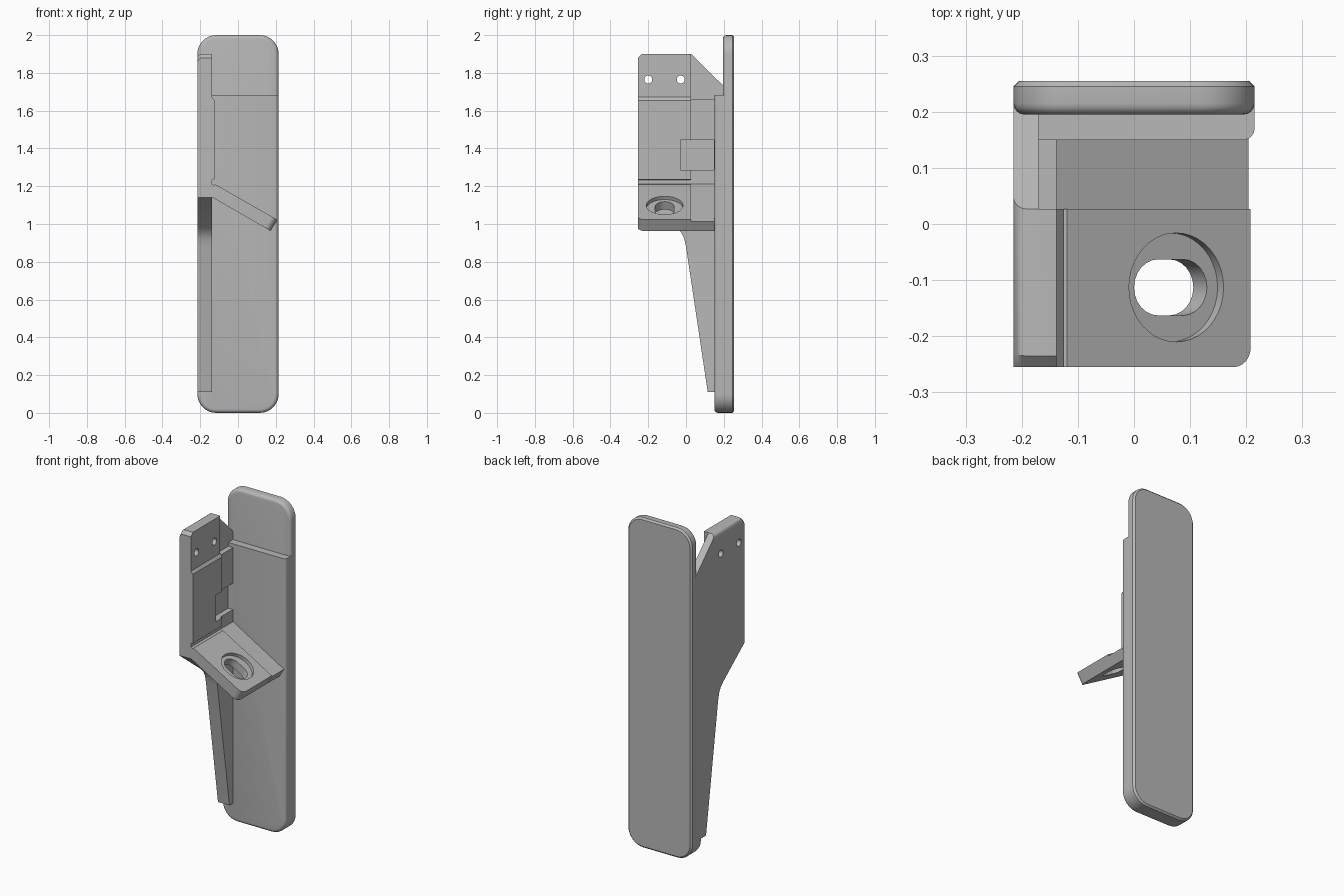
import bpy, bmesh, math
from mathutils import Matrix, Vector

cube = bpy.data.objects.get("Cube")
if cube:
    bpy.data.objects.remove(cube, do_unlink=True)

grey = bpy.data.materials.new("plain grey")
grey.use_nodes = True
grey.diffuse_color = (0.48, 0.48, 0.48, 1)
grey.node_tree.nodes["Principled BSDF"].inputs["Base Color"].default_value = (0.48, 0.48, 0.48, 1)

# Profile planes: outline coordinates (a, b) and extrusion depth t
ALONG_X = Matrix(((0, 0, 1, 0), (1, 0, 0, 0), (0, 1, 0, 0), (0, 0, 0, 1)))
ALONG_Y = Matrix(((1, 0, 0, 0), (0, 0, 1, 0), (0, 1, 0, 0), (0, 0, 0, 1)))


def prism(name, outline, lo, hi, matrix, bevels=()):
    """Extrude an outline; each bevel is (test on both edge ends, width, segments)."""
    bm = bmesh.new()
    rings = [[bm.verts.new(matrix @ Vector((a, b, t))) for a, b in outline] for t in (lo, hi)]
    bm.faces.new(rings[0])
    bm.faces.new(rings[1])
    n = len(outline)
    for i in range(n):
        j = (i + 1) % n
        bm.faces.new((rings[0][i], rings[0][j], rings[1][j], rings[1][i]))
    bmesh.ops.recalc_face_normals(bm, faces=bm.faces)
    for test, width, segments in bevels:
        edges = [e for e in bm.edges if all(test(v.co) for v in e.verts)]
        bmesh.ops.bevel(bm, geom=edges, offset=width, segments=segments,
                        profile=0.5, affect='EDGES', clamp_overlap=True)
    mesh = bpy.data.meshes.new(name)
    bm.to_mesh(mesh)
    bm.free()
    mesh.materials.append(grey)
    obj = bpy.data.objects.new(name, mesh)
    bpy.context.collection.objects.link(obj)
    return obj


def arc(cx, cy, r, start, end, steps=8):
    angles = [math.radians(start + (end - start) * i / steps) for i in range(steps + 1)]
    return [(cx + r * math.cos(t), cy + r * math.sin(t)) for t in angles]


def circle(cx, cy, r, steps=32):
    return arc(cx, cy, r, 0, 360, steps)[:-1]


def rect(a0, a1, b0, b1):
    return [(a0, b0), (a1, b0), (a1, b1), (a0, b1)]


def cut(obj, *cutters):
    bpy.context.view_layer.objects.active = obj
    for c in cutters:
        c.hide_render = True
        mod = obj.modifiers.new("cut", 'BOOLEAN')
        mod.operation, mod.solver, mod.object = 'DIFFERENCE', 'EXACT', c
        bpy.ops.object.modifier_apply(modifier=mod.name)
        bpy.data.objects.remove(c, do_unlink=True)


# Back plate with rounded corners, and the thicker lower pad in front of it
W, R = 0.215, 0.1
bottom = arc(-W + R, R, R, 180, 270) + arc(W - R, R, R, 270, 360)
top = arc(W - R, 2 - R, R, 0, 90) + arc(-W + R, 2 - R, R, 90, 180)
back_plate = prism("back_plate", bottom + top, 0.195, 0.255, ALONG_Y,
                   [(lambda v: v.y < 0.196, 0.02, 4), (lambda v: v.y > 0.254, 0.01, 1)])
STEP = 1.683
front_pad = prism("front_pad", bottom + [(W, STEP), (-W, STEP)], 0.15, 0.22, ALONG_Y)
bm = bmesh.new()
bm.from_mesh(front_pad.data)
rim = [e for e in bm.edges if all(v.co.y < 0.151 for v in e.verts)
       and not all(v.co.z > 1.6 for v in e.verts)]
bmesh.ops.bevel(bm, geom=rim, offset=0.02, segments=4, profile=0.5, affect='EDGES')
bm.to_mesh(front_pad.data)
bm.free()

# Side wall with its tapered lower rib
FRONT, SPLIT = -0.255, 0.027
wall = [(FRONT, 1.14), (-0.05, 0.98), (-0.025, 0.955), (-0.01, 0.925), (0, 0.88),
        (0.115, 0.11), (0.225, 0.11), (0.225, 1.705), (SPLIT, 1.9),
        (FRONT + 0.02, 1.9), (FRONT, 1.88)]
side_wall = prism("side_wall", wall, -W, -0.138, ALONG_X,
                  [(lambda v: v.x < -0.214 and v.z > 1.85, 0.022, 4)])
cut(side_wall,
    prism("gusset_cutter", rect(SPLIT, 0.4, 1.66, 2.1), -0.17, 0, ALONG_X),
    prism("pocket_cutter", rect(-0.03, 0.149, 1.285, 1.445), -0.17, 0, ALONG_X),
    *[prism("hole_cutter", circle(y, 1.765, 0.021), -0.4, 0, ALONG_X) for y in (-0.2, -0.028)])

# Raised inner panel, with a sloped top and a relief groove at its foot
panel = [(-0.15, 1.14), (-0.125, 1.14), (-0.125, 1.655), (-0.138, 1.672), (-0.15, 1.672)]
inner_panel = prism("inner_panel", panel, FRONT, SPLIT, ALONG_Y)
cut(inner_panel,
    prism("panel_pocket_cutter", rect(-0.03, 0.2, 1.285, 1.445), -0.3, 0, ALONG_X),
    prism("groove_cutter", circle(-0.128, 1.222, 0.015, 16), -0.4, 0.1, ALONG_Y))


# Sloped shelf, its rear strip slightly lower
def shelf_profile(drop, end):
    return [(-0.16, 1.155), (0.172, 0.963), (end, 1.023 - drop), (-0.16, 1.233 - drop)]


shelf = prism("shelf", shelf_profile(0, 0.208), FRONT, SPLIT, ALONG_Y,
              [(lambda v: v.x > 0.16 and v.y < FRONT + 0.001, 0.035, 6)])
shelf_rear = prism("shelf_rear", shelf_profile(0.009, 0.204), SPLIT, 0.16, ALONG_Y)

# Countersunk slot through the shelf
tilt = Matrix.Translation((0.075, -0.113, 1.098)) @ Matrix.Rotation(math.radians(30), 4, 'Y')
slot = arc(0.025, 0, 0.05, -90, 90, 12) + arc(-0.025, 0, 0.05, 90, 270, 12)
cut(shelf,
    prism("groove_cutter", circle(-0.128, 1.222, 0.015, 16), -0.4, 0.1, ALONG_Y),
    prism("recess_cutter", circle(0, 0, 0.097, 40), -0.02, 0.06, tilt),
    prism("slot_cutter", slot, -0.2, 0.1, tilt))

# Smooth rounded edges, keep corners sharp
bpy.ops.object.select_all(action='DESELECT')
for part in (back_plate, front_pad, side_wall, inner_panel, shelf, shelf_rear):
    part.select_set(True)
bpy.context.view_layer.objects.active = back_plate
bpy.ops.object.shade_smooth_by_angle(angle=math.radians(30))
